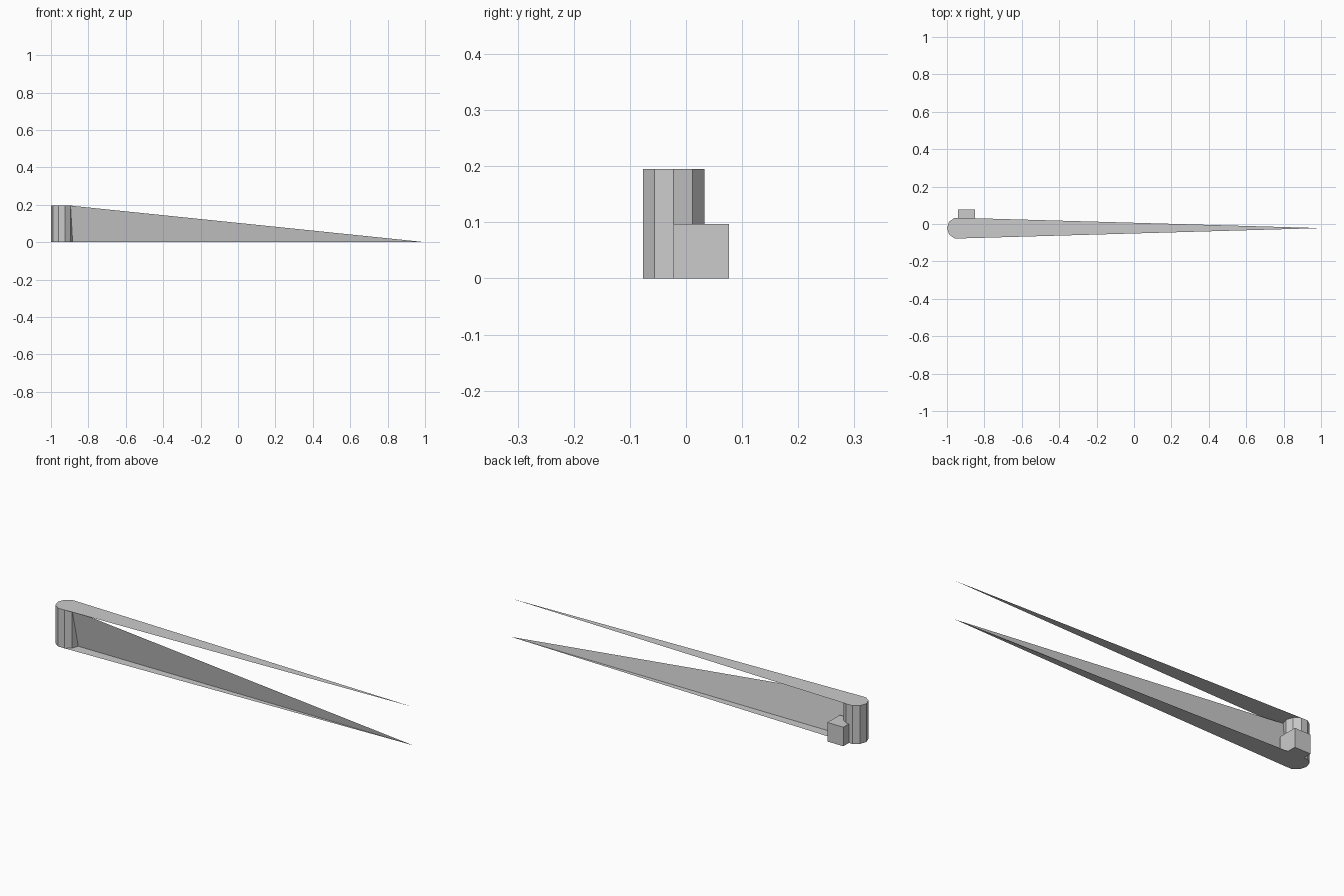
import bpy
import bmesh
from math import cos, sin, radians

cube = bpy.data.objects.get("Cube")
if cube:
    bpy.data.objects.remove(cube, do_unlink=True)

R = 0.0578           # root post radius
CX, CY = -0.942, -0.022
H = 0.195            # overall height
SIDES = 10

grey = bpy.data.materials.new("plain grey")
grey.use_nodes = True
colour = (0.6, 0.6, 0.6, 1)
grey.diffuse_color = colour
grey.node_tree.nodes["Principled BSDF"].inputs["Base Color"].default_value = colour


def ring_point(i, z):
    a = radians(360 / SIDES * i)
    return (CX + R * cos(a), CY + R * sin(a), z)


def make(name, faces):
    """Object made of the given polygons, welded together."""
    bm = bmesh.new()
    for pts in faces:
        bm.faces.new([bm.verts.new(p) for p in pts])
    bmesh.ops.remove_doubles(bm, verts=bm.verts, dist=1e-5)
    mesh = bpy.data.meshes.new(name)
    bm.to_mesh(mesh)
    bm.free()
    mesh.materials.append(grey)
    obj = bpy.data.objects.new(name, mesh)
    bpy.context.collection.objects.link(obj)
    return obj


# Thin tapering sheets with a rounded root
def sheet(z):
    return [ring_point(i, z) for i in range(2, 9)] + [(1, CY, z)]


make("upper_sheet", [sheet(H)])
make("lower_sheet", [sheet(0)[::-1]])

# Ten-sided post joining the sheets at the root
make("root_post", [[ring_point(i, 0), ring_point(i + 1, 0),
                    ring_point(i + 1, H), ring_point(i, H)]
                   for i in range(SIDES)])

# Slightly leaning triangular web running out to the tip
make("web", [[ring_point(0, 0), (1, CY, 0), ring_point(-1, H)]])

# Small block on the back of the post
bpy.ops.mesh.primitive_cube_add(size=1, location=(-0.895, 0.0275, 0.0485))
block = bpy.context.object
block.name = "back_block"
block.scale = (0.09, 0.099, 0.097)
block.data.materials.append(grey)
